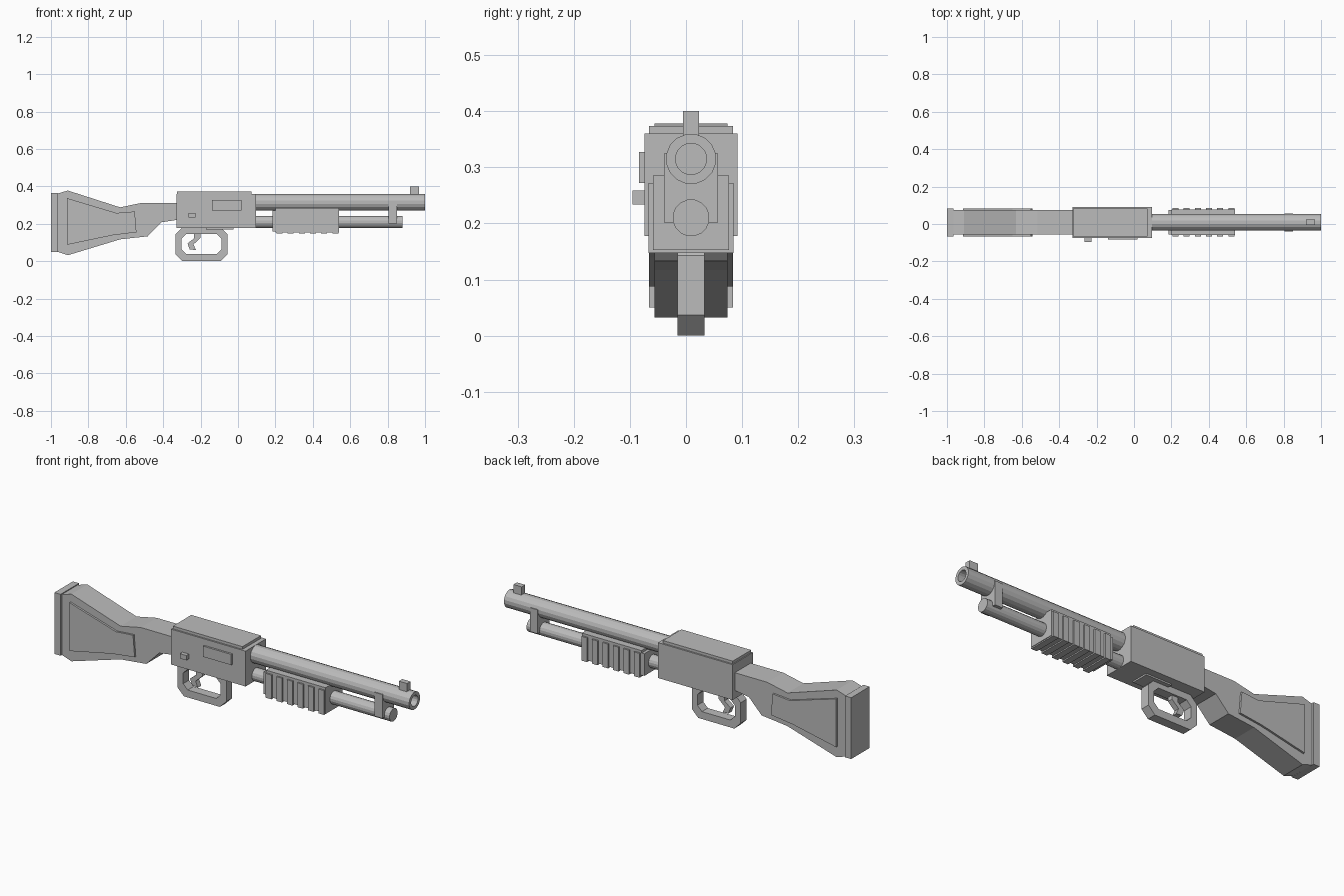
import bpy, bmesh, math

if "Cube" in bpy.data.objects:
    bpy.data.objects.remove(bpy.data.objects["Cube"])

MID = 0.009  # side-to-side centre of the body
grey = bpy.data.materials.new("plain_grey")
grey.use_nodes = True
COLOUR = (0.5, 0.5, 0.5, 1)
grey.diffuse_color = COLOUR
for node in grey.node_tree.nodes:
    if node.type == 'BSDF_PRINCIPLED':
        node.inputs["Base Color"].default_value = COLOUR
        node.inputs["Roughness"].default_value = 0.6


def finish(name, bm):
    bmesh.ops.recalc_face_normals(bm, faces=bm.faces)
    mesh = bpy.data.meshes.new(name)
    bm.to_mesh(mesh)
    bm.free()
    mesh.materials.append(grey)
    obj = bpy.data.objects.new(name, mesh)
    bpy.context.collection.objects.link(obj)
    return obj


def box(name, x, y, z):
    """Box from (low, high) ranges."""
    bm = bmesh.new()
    bmesh.ops.create_cube(bm, size=1)
    for v in bm.verts:
        v.co = [r[0] + (c + 0.5) * (r[1] - r[0]) for c, r in zip(v.co, (x, y, z))]
    return finish(name, bm)


def wide(half):
    return (MID - half, MID + half)


def slab(name, points, y):
    """Side profile in x and z, extruded across y."""
    bm = bmesh.new()
    face = bm.faces.new([bm.verts.new((px, y[0], pz)) for px, pz in points])
    new = bmesh.ops.extrude_face_region(bm, geom=[face])["geom"]
    for v in new:
        if isinstance(v, bmesh.types.BMVert):
            v.co.y = y[1]
    return finish(name, bm)


def lathe(name, profile, z, sides=16):
    """Profile of (x, radius) turned about the x direction."""
    bm = bmesh.new()
    rings = []
    for px, r in profile:
        angles = [math.tau * (i + 0.5) / sides for i in range(sides)]
        rings.append([bm.verts.new((px, MID + r * math.cos(a), z + r * math.sin(a)))
                      for a in angles])
    for a, b in zip(rings, rings[1:]):
        for i in range(sides):
            j = (i + 1) % sides
            bm.faces.new((a[i], a[j], b[j], b[i]))
    bm.faces.new(rings[0])
    bm.faces.new(rings[-1])
    return finish(name, bm)


def cut_corners(x0, x1, z0, z1, c):
    """Rectangle with cut corners."""
    return [(x0 + c, z0), (x1 - c, z0), (x1, z0 + c), (x1, z1 - c),
            (x1 - c, z1), (x0 + c, z1), (x0, z1 - c), (x0, z0 + c)]


# Receiver with its top plate, side details and loading plate
box("receiver", (-0.33, 0.095), wide(0.083), (0.178, 0.36))
box("receiver_top", (-0.325, 0.072), wide(0.075), (0.355, 0.374))
box("ejection_port", (-0.14, 0.02), (-0.084, -0.06), (0.272, 0.327))
box("safety_button", (-0.265, -0.228), (-0.095, -0.06), (0.234, 0.259))
box("loading_plate", (-0.17, -0.025), wide(0.045), (0.17, 0.185))

# Barrel with open bore, and the tube below
lathe("barrel", [(0.07, 0.045), (1.0, 0.045), (1.0, 0.028), (0.85, 0.028)], 0.315)
lathe("magazine_tube", [(0.07, 0.033), (0.88, 0.033)], 0.21)
box("barrel_clamp", (0.805, 0.85), wide(0.048), (0.202, 0.325))
box("front_sight", (0.92, 0.967), wide(0.014), (0.35, 0.4))

# Ribbed fore grip
box("grip_end", (0.185, 0.205), wide(0.066), (0.158, 0.272))
box("grip_core", (0.2, 0.54), wide(0.068), (0.153, 0.285))
RIBS = 6
for i in range(RIBS):
    x = 0.205 + i * 0.06
    box(f"grip_rib_{i + 1}", (x, x + 0.032), wide(0.076), (0.147, 0.272))

# Trigger guard ring and trigger
bm = bmesh.new()
loops = []
for y in wide(0.024):
    for pts in (cut_corners(-0.335, -0.056, 0, 0.18, 0.037),
                cut_corners(-0.302, -0.088, 0.038, 0.145, 0.026)):
        loops.append([bm.verts.new((px, y, pz)) for px, pz in pts])
for a, b in ((0, 1), (1, 3), (3, 2), (2, 0)):
    for i in range(8):
        j = (i + 1) % 8
        bm.faces.new((loops[a][i], loops[a][j], loops[b][j], loops[b][i]))
finish("trigger_guard", bm)
slab("trigger", [(-0.235, 0.15), (-0.2, 0.15), (-0.2, 0.125), (-0.238, 0.09),
                 (-0.225, 0.06), (-0.258, 0.063), (-0.27, 0.095), (-0.235, 0.122)],
     wide(0.014))

# Stock, butt plate and raised side panels
slab("stock", [(-0.97, 0.36), (-0.91, 0.378), (-0.63, 0.288), (-0.515, 0.312),
               (-0.32, 0.312), (-0.32, 0.222), (-0.41, 0.208), (-0.483, 0.133),
               (-0.63, 0.117), (-0.91, 0.032), (-0.97, 0.052)], wide(0.065))
box("butt_plate", (-1.0, -0.965), wide(0.075), (0.05, 0.366))
panel = [(-0.914, 0.337), (-0.65, 0.258), (-0.552, 0.266),
         (-0.543, 0.155), (-0.67, 0.139), (-0.914, 0.088)]
for side, s in (("left", 1), ("right", -1)):
    slab("stock_panel_" + side, panel, (MID + s * 0.06, MID + s * 0.075))
